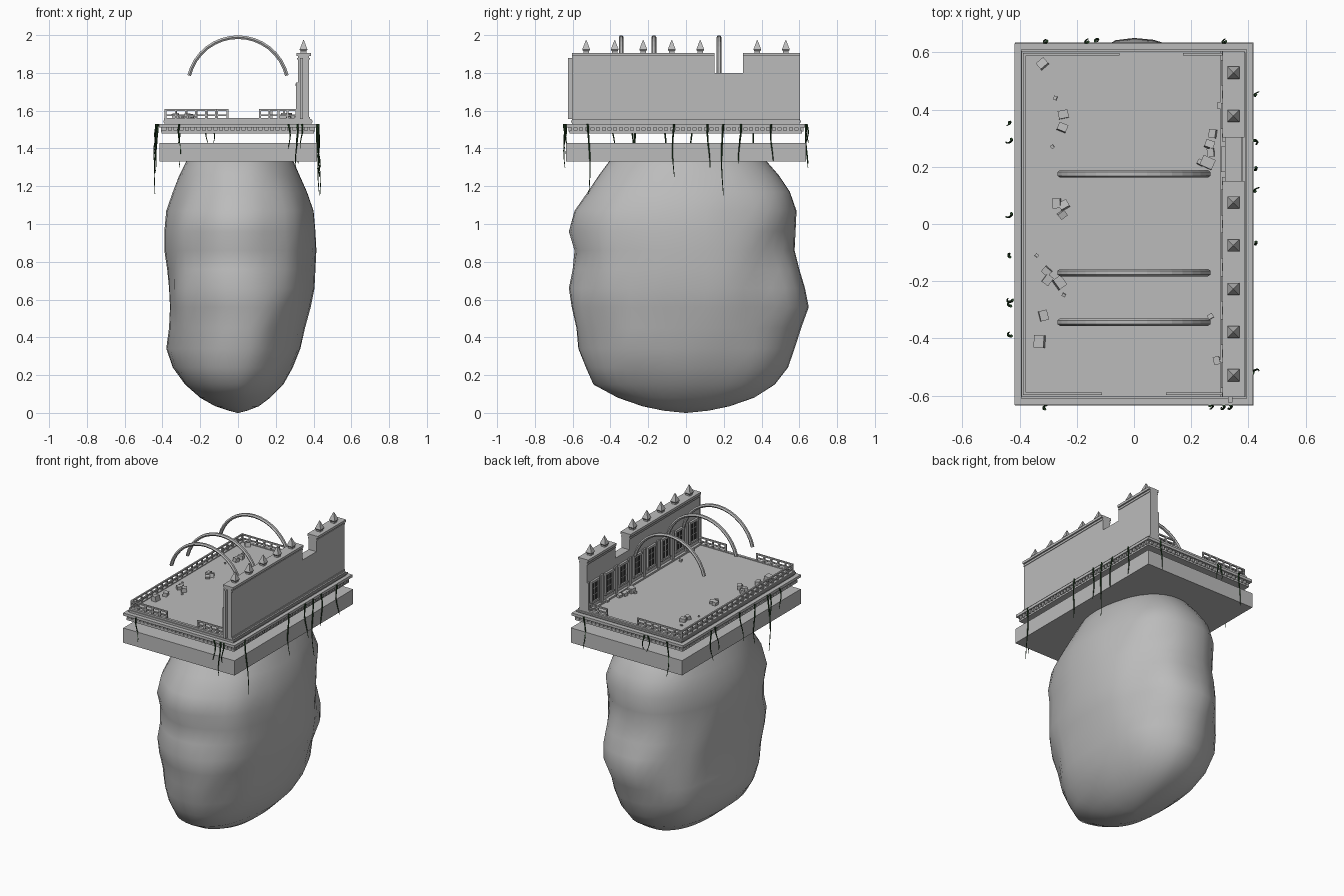
import bpy, bmesh, math, random
from mathutils import Matrix, Vector, noise

if "Cube" in bpy.data.objects:
    bpy.data.objects.remove(bpy.data.objects["Cube"])

random.seed(4)


def material(name, rgb):
    m = bpy.data.materials.new(name)
    m.diffuse_color = (*rgb, 1)
    m.use_nodes = True
    m.node_tree.nodes["Principled BSDF"].inputs["Base Color"].default_value = m.diffuse_color
    return m


STONE = material("grey stone", (0.5, 0.5, 0.5))
DARK = material("dark opening", (0.03, 0.03, 0.03))
GREEN = material("vine green", (0.02, 0.06, 0.02))


def finish(name, bm, mat, smooth=False):
    bmesh.ops.recalc_face_normals(bm, faces=bm.faces)
    me = bpy.data.meshes.new(name)
    bm.to_mesh(me)
    bm.free()
    me.materials.append(mat)
    ob = bpy.data.objects.new(name, me)
    bpy.context.collection.objects.link(ob)
    for p in me.polygons:
        p.use_smooth = smooth
    return ob


def add_box(bm, x0, x1, y0, y1, z0, z1):
    mat = Matrix.Translation(((x0 + x1) / 2, (y0 + y1) / 2, (z0 + z1) / 2))
    bmesh.ops.create_cube(bm, size=1, matrix=mat @ Matrix.Diagonal((x1 - x0, y1 - y0, z1 - z0, 1)))


def boxes(name, items, mat=STONE):
    bm = bmesh.new()
    for b in items:
        add_box(bm, *b)
    return finish(name, bm, mat)


def loft(bm, rings):
    """Skin a list of closed rings and cap both ends."""
    vs = [[bm.verts.new(p) for p in r] for r in rings]
    n = len(vs[0])
    for a, b in zip(vs, vs[1:]):
        for i in range(n):
            bm.faces.new((a[i], a[(i + 1) % n], b[(i + 1) % n], b[i]))
    bm.faces.new(vs[0])
    bm.faces.new(vs[-1])


# Floating rock: height, then reach to left, right, front and back
LEVELS = [(0.012, .05, .05, .12, .12), (.035, .12, .11, .23, .23), (.08, .20, .17, .36, .36),
          (.15, .28, .24, .49, .47), (.24, .345, .29, .53, .54), (.34, .38, .33, .57, .575),
          (.45, .365, .355, .58, .61), (.56, .36, .385, .605, .65), (.66, .365, .405, .62, .63),
          (.76, .375, .41, .60, .60), (.86, .39, .415, .59, .575), (.96, .39, .41, .62, .58),
          (1.07, .38, .40, .59, .585), (1.17, .345, .365, .52, .55), (1.26, .31, .325, .46, .49),
          (1.34, .27, .29, .40, .42), (1.39, .22, .24, .33, .35)]


def rock():
    bm = bmesh.new()
    rings = [[(0.004 * math.cos(a * math.tau / 40), 0.004 * math.sin(a * math.tau / 40), 0) for a in range(40)]]
    for z, l, r, f, b in LEVELS:
        ring = []
        for i in range(40):
            c, s = math.cos(i * math.tau / 40), math.sin(i * math.tau / 40)
            x = math.copysign(abs(c) ** .93, c) * (r if c > 0 else l)
            y = math.copysign(abs(s) ** .93, s) * (b if s > 0 else f)
            # lumps fade out on the main axes
            k = 1 + .13 * abs(c * s) * noise.noise(Vector((x * 4, y * 4, z * 4)))
            ring.append((x * k, y * k, z))
        rings.append(ring)
    loft(bm, rings)
    finish("floating_rock", bm, STONE, True)


rock()

# Base slab and stepped mouldings
boxes("base_slab", [(-.415, .418, -.635, .635, 1.33, 1.43)])
boxes("floor_slab", [(-.39, .39, -.604, .6, 1.49, 1.555)])
boxes("mouldings", [(-.395, .395, -.61, .61, 1.538, 1.548),
                    (-.418, .415, -.632, .63, 1.512, 1.53),
                    (-.405, .402, -.617, .615, 1.48, 1.495)])
dentils = []
for i in range(41):
    y = -.6 + i * .03
    for x in (-.399, .399):
        dentils.append((x - .009, x + .009, y - .007, y + .007, 1.49, 1.515))
for i in range(26):
    x = -.375 + i * .03
    for y in (-.612, .612):
        dentils.append((x - .007, x + .007, y - .009, y + .009, 1.49, 1.515))
boxes("dentils", dentils)

# Raised edge around the floor
boxes("floor_kerb", [(-.393, -.375, -.604, .604, 1.55, 1.56), (-.393, .31, -.604, -.586, 1.55, 1.56),
                     (-.393, .31, .586, .604, 1.55, 1.56)])


# Balustrades
def railing(name, p, q):
    (x0, y0), (x1, y1) = p, q
    w = .005
    items = [(x0 - w, x1 + w, y0 - w, y1 + w, a, b) for a, b in ((1.599, 1.608), (1.573, 1.581))]
    n = max(2, round((x1 - x0 + y1 - y0) / .055))
    for i in range(n + 1):
        x, y = x0 + (x1 - x0) * i / n, y0 + (y1 - y0) * i / n
        items.append((x - w, x + w, y - w, y + w, 1.55, 1.6))
    boxes(name, items)


railing("left_railing", (-.383, -.593), (-.383, .593))
railing("front_left_railing", (-.383, -.593), (-.117, -.593))
railing("front_right_railing", (.117, -.593), (.31, -.593))
railing("back_left_railing", (-.383, .593), (-.055, .593))
railing("back_right_railing", (.177, .593), (.31, .593))

# Facade wall: eight bays, one of them broken low
BAY = .151
wall, caps, frames, panes, bars = [], [], [], [], []
bm = bmesh.new()
for i in range(8):
    y = (i - 3.5) * BAY
    y0, y1 = y - BAY / 2, y + BAY / 2
    broken = i == 5
    wall.append((.318, .376, y0, y1, 1.55, 1.80 if broken else 1.89))
    wall.append((.308, .32, y0, y0 + .014, 1.55, 1.75))
    wall.append((.308, .32, y1 - .014, y1, 1.55, 1.75))
    frames += [(.306, .32, y + s - .006, y + s + .006, 1.60, 1.735) for s in (-.036, .036)]
    frames += [(.304, .32, y - .045, y + .045, 1.595, 1.607), (.304, .32, y - .045, y + .045, 1.73, 1.745)]
    panes.append((.314, .319, y - .03, y + .03, 1.607, 1.73))
    bars.append((.312, .316, y - .003, y + .003, 1.607, 1.73))
    bars += [(.312, .316, y - .03, y + .03, z - .002, z + .002) for z in (1.648, 1.69)]
    if not broken:
        caps += [(.31, .386, y0, y1, 1.889, 1.905), (.313, .38, y0, y1, 1.872, 1.88)]
        rings = [[(.347 + h * a, y + h * b, z) for a, b in ((-1, -1), (1, -1), (1, 1), (-1, 1))]
                 for h, z in ((.015, 1.904), (.015, 1.915), (.021, 1.923), (.0015, 1.974))]
        loft(bm, rings)
finish("wall_finials", bm, STONE)
wall.append((.30, .38, -.604, .604, 1.55, 1.566))
wall.append((.328, .345, -.624, -.455, 1.555, 1.88))
boxes("facade_wall", wall)
boxes("wall_cornice", caps)
boxes("window_frames", frames)
boxes("window_panes", panes, DARK)
boxes("window_bars", bars)


# Floating arches
def arch(y0):
    bm = bmesh.new()
    rings, R, zc, n = [], .266, 1.723, 16
    start = math.asin((1.786 - zc) / R)
    for i in range(n + 1):
        a = start + (math.pi - 2 * start) * i / n
        ring = []
        for k in range(6):
            t = k * math.tau / 6
            r = R + .011 * math.sin(t)
            ring.append((r * math.cos(a), y0 + .013 * math.cos(t), zc + r * math.sin(a)))
        rings.append(ring)
    loft(bm, rings)
    finish("arch", bm, STONE)


for y in (.175, -.17, -.343):
    arch(y)

# Rubble blocks: x, y, size
RUBBLE = [(-.32, .56, .034), (-.275, .44, .014), (-.247, .383, .035), (-.25, .337, .033), (-.285, .27, .013),
          (-.27, .072, .034), (-.245, .066, .033), (-.25, .033, .028), (-.34, -.11, .012), (-.305, -.165, .03),
          (-.302, -.195, .034), (-.26, -.205, .04), (-.245, -.248, .013), (-.316, -.32, .036),
          (-.33, -.41, .044), (.275, .316, .03), (.264, .278, .032), (.268, .25, .03), (.257, .215, .046),
          (.232, .215, .022), (.299, .414, .022), (.289, -.477, .028), (.267, -.323, .02)]
bm = bmesh.new()
for x, y, s in RUBBLE:
    m = (Matrix.Translation((x, y, 1.553 + s * .35)) @ Matrix.Rotation(random.uniform(0, 3), 4, 'Z')
         @ Matrix.Rotation(random.uniform(-.25, .25), 4, 'X') @ Matrix.Diagonal((s, s * .8, s * .8, 1)))
    bmesh.ops.create_cube(bm, size=1, matrix=m)
finish("rubble", bm, STONE)

# Hanging vines: top x, top y, lowest z
VINES = [(-.43, .35, 1.33), (-.43, .29, 1.38), (-.43, .03, 1.34), (-.43, -.11, 1.27), (-.43, -.265, 1.16),
         (-.43, -.28, 1.3), (-.43, -.385, 1.4), (.42, .455, 1.33), (.42, .285, 1.32), (.42, .195, 1.15),
         (.42, .12, 1.3), (.42, -.065, 1.25), (.42, -.515, 1.16), (-.31, .64, 1.3), (-.165, .64, 1.43),
         (-.13, .64, 1.43), (.315, .64, 1.32), (-.31, -.64, 1.37), (.27, -.64, 1.4), (.31, -.64, 1.3),
         (.335, -.64, 1.4)]
bm = bmesh.new()
for x, y, low in VINES:
    rings, ph = [], random.uniform(0, 6)
    for i in range(9):
        t = i / 8
        z = 1.53 + (low - 1.53) * t
        cx = x + .006 * math.sin(ph + 5 * t) + math.copysign(.012 * t, x) * (abs(x) > .4)
        cy = y + .007 * math.cos(ph + 4 * t)
        r = .0055 * (1 - .7 * t)
        rings.append([(cx + r * math.cos(k * math.tau / 5), cy + r * math.sin(k * math.tau / 5), z)
                      for k in range(5)])
    loft(bm, rings)
finish("hanging_vines", bm, GREEN)
